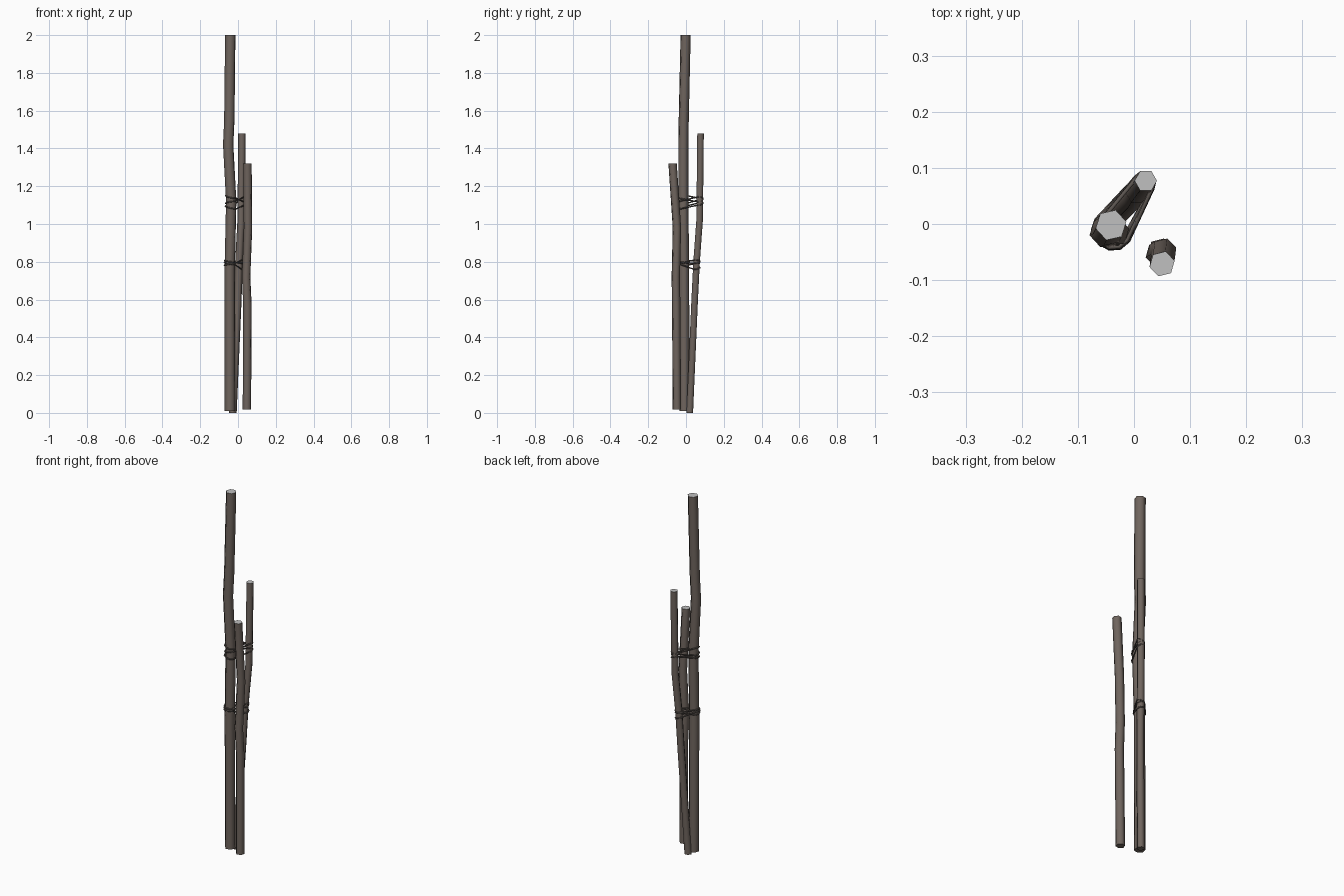
import bpy, bmesh, math
from mathutils import Vector

if "Cube" in bpy.data.objects:
    bpy.data.objects.remove(bpy.data.objects["Cube"])


def material(name, rgb):
    m = bpy.data.materials.new(name)
    m.diffuse_color = (*rgb, 1)
    m.use_nodes = True
    m.node_tree.nodes["Principled BSDF"].inputs["Base Color"].default_value = m.diffuse_color
    return m


bark = material("grey brown bark", (0.160, 0.130, 0.112))
cut = material("pale cut wood", (0.53, 0.53, 0.53))
twine = material("dark twine", (0.105, 0.090, 0.080))


def finish(name, bm, mats):
    bmesh.ops.recalc_face_normals(bm, faces=bm.faces)
    me = bpy.data.meshes.new(name)
    bm.to_mesh(me)
    bm.free()
    for m in mats:
        me.materials.append(m)
    ob = bpy.data.objects.new(name, me)
    bpy.context.collection.objects.link(ob)
    return ob


def bridge(bm, a, b):
    n = len(a)
    for i in range(n):
        bm.faces.new((a[i], a[(i + 1) % n], b[(i + 1) % n], b[i])).smooth = True


def stick(name, path, radius, turn):
    """Crooked six-sided pole, smooth along its sides, with a pale sawn top."""
    bm = bmesh.new()
    rings = []
    for x, y, z in path:
        rings.append([bm.verts.new((x + radius * math.cos(turn + i * math.pi / 3),
                                    y + radius * math.sin(turn + i * math.pi / 3), z))
                      for i in range(6)])
    for a, b in zip(rings, rings[1:]):
        bridge(bm, a, b)
    bottom = bm.faces.new(rings[0][::-1])
    top = bm.faces.new(rings[-1])
    top.material_index = 1
    for e in list(bottom.edges) + list(top.edges):
        e.smooth = False
    return finish(name, bm, (bark, cut))


def at_height(path, z):
    for a, b in zip(path, path[1:]):
        if a[2] <= z <= b[2]:
            return Vector(a).lerp(Vector(b), (z - a[2]) / (b[2] - a[2]))


def binding(name, pa, ra, pb, rb, turns, wire=0.0038):
    """Twine loops stretched round two poles; turns = (z at a, z at b, side tilt)."""
    bm = bmesh.new()
    for k, (za, zb, tilt) in enumerate(turns):
        a, b = at_height(pa, za), at_height(pb, zb)
        a.z, b.z = za, zb
        base = math.atan2(b.y - a.y, b.x - a.x)
        pts = []
        for centre, r, start in ((a, ra, base + math.pi / 2), (b, rb, base - math.pi / 2)):
            for i in range(6):
                t = start + math.pi * i / 5
                rr = r + 0.001 * k
                pts.append(centre + Vector((rr * math.cos(t), rr * math.sin(t),
                                            tilt * math.sin(t - base))))
        n = len(pts)
        rings = []
        for i, p in enumerate(pts):
            tan = (pts[(i + 1) % n] - pts[i - 1]).normalized()
            side = tan.cross(Vector((0, 0, 1))).normalized()
            up = side.cross(tan)
            rings.append([bm.verts.new(p + wire * (side * math.cos(j * math.tau / 5)
                                                   + up * math.sin(j * math.tau / 5)))
                          for j in range(5)])
        for i in range(n):
            bridge(bm, rings[i], rings[(i + 1) % n])
    return finish(name, bm, (twine,))


# Three poles
tall = [(-.043, -.008, .01), (-.044, -.010, .75), (-.036, -.014, 1.12),
        (-.052, -.014, 1.42), (-.046, -.012, 1.55), (-.041, -.002, 2.0)]
thin = [(-.027, .020, 0), (-.001, .046, .6), (.005, .056, .8),
        (.017, .072, 1.02), (.021, .077, 1.48)]
short = [(.047, -.048, .017), (.050, -.052, .57), (.043, -.054, .72),
         (.053, -.048, .98), (.050, -.071, 1.32)]
stick("tall_pole", tall, 0.028, 0.22)
stick("thin_pole", thin, 0.020, 0.0)
stick("short_pole", short, 0.023, 0.25)

# Two twine bindings joining the tall and thin poles
binding("upper_binding", tall, .029, thin, .016,
        [(1.143, 1.125, .008), (1.115, 1.138, -.006), (1.088, 1.108, .008)])
binding("lower_binding", tall, .028, thin, .018,
        [(.803, .797, .005), (.785, .805, -.005), (.792, .766, .006)])
